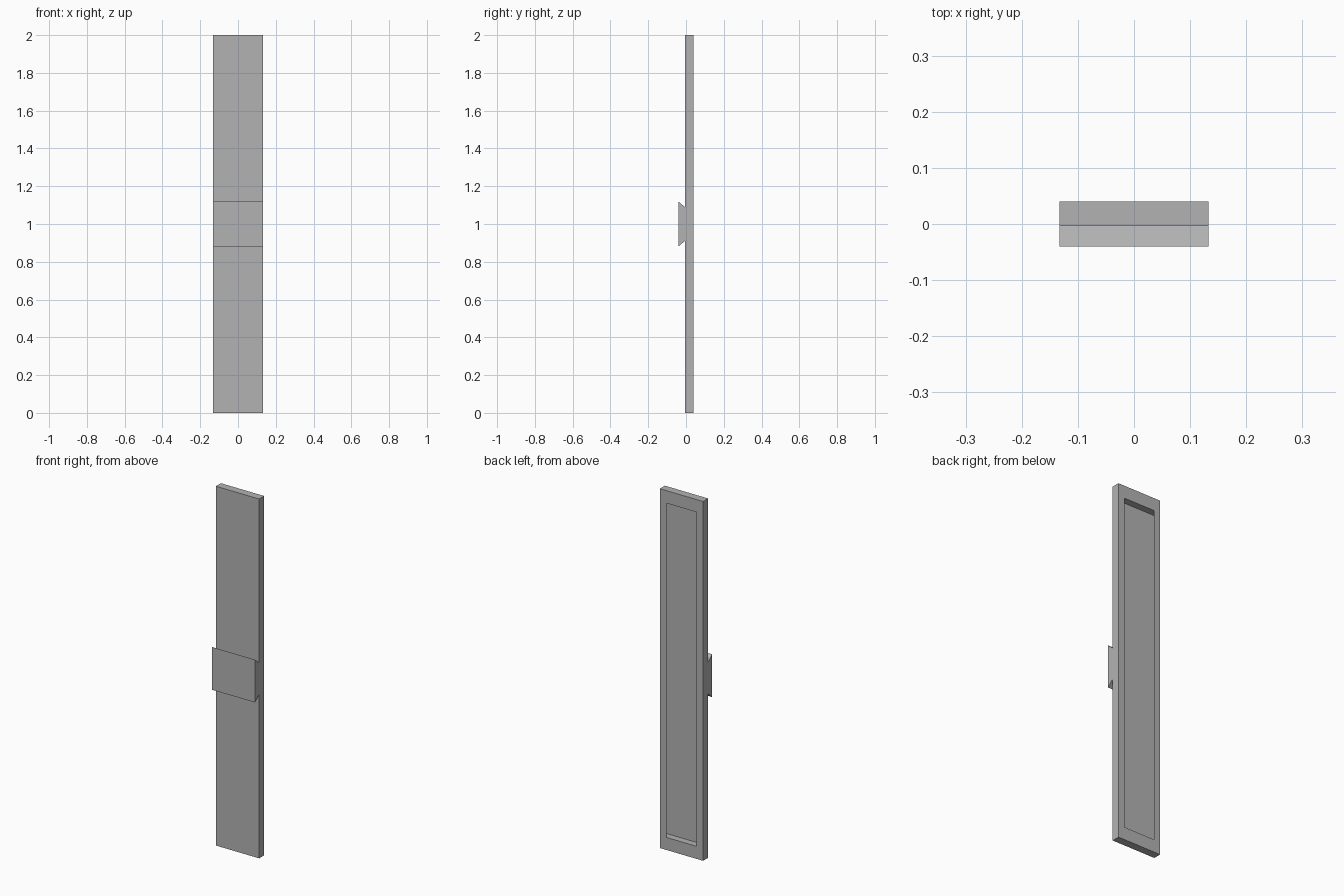
import bpy, bmesh
from mathutils import Vector

cube = bpy.data.objects.get("Cube")
if cube:
    bpy.data.objects.remove(cube, do_unlink=True)

HALF_W, FRONT, BACK = 0.133, -0.04, 0.04
PLATE_FRONT = -0.004           # front face of the plate
SLOT_FLOOR = 0.002             # bottom of the slot in the back
NECK, FLARE = 0.088, 0.119     # half widths of the dovetail
CLEARANCE = 0.005
END_MARGIN = 0.07

grey = bpy.data.materials.new("plain grey")
grey.use_nodes = True
colour = (0.45, 0.45, 0.45, 1)
grey.diffuse_color = colour
grey.node_tree.nodes["Principled BSDF"].inputs["Base Color"].default_value = colour


def prism(name, profile, offset):
    """Extrude a closed profile along the offset vector."""
    bm = bmesh.new()
    face = bm.faces.new([bm.verts.new(p) for p in profile])
    ext = bmesh.ops.extrude_face_region(bm, geom=[face], use_keep_orig=True)
    moved = [g for g in ext["geom"] if isinstance(g, bmesh.types.BMVert)]
    bmesh.ops.translate(bm, verts=moved, vec=Vector(offset))
    bmesh.ops.recalc_face_normals(bm, faces=bm.faces)
    mesh = bpy.data.meshes.new(name)
    bm.to_mesh(mesh)
    bm.free()
    mesh.materials.append(grey)
    obj = bpy.data.objects.new(name, mesh)
    bpy.context.collection.objects.link(obj)
    return obj


# Long flat plate
plate = prism("plate", [(-HALF_W, PLATE_FRONT, 0), (HALF_W, PLATE_FRONT, 0),
                        (HALF_W, BACK, 0), (-HALF_W, BACK, 0)], (0, 0, 2))

# Undercut slot in the back, matching the dovetail; the sides flare inwards
slope = (FLARE - NECK) / (PLATE_FRONT - FRONT)
mouth = NECK + CLEARANCE
over = 0.01
floor_half = mouth + slope * (BACK - SLOT_FLOOR)
outer_half = mouth - slope * over
slot = prism("slot_cutter",
             [(-floor_half, SLOT_FLOOR, END_MARGIN), (floor_half, SLOT_FLOOR, END_MARGIN),
              (outer_half, BACK + over, END_MARGIN), (-outer_half, BACK + over, END_MARGIN)],
             (0, 0, 2 - 2 * END_MARGIN))
slot.hide_render = True
cut = plate.modifiers.new("slot", "BOOLEAN")
cut.operation = "DIFFERENCE"
cut.solver = "EXACT"
cut.object = slot

# Bake the cut and drop the cutter
bpy.context.view_layer.update()
graph = bpy.context.evaluated_depsgraph_get()
baked = bpy.data.meshes.new_from_object(plate.evaluated_get(graph))
plate.modifiers.clear()
plate.data = baked
bpy.data.objects.remove(slot, do_unlink=True)

# Dovetail rail across the front
prism("dovetail_rail",
      [(-HALF_W, PLATE_FRONT, 1 - NECK), (-HALF_W, PLATE_FRONT, 1 + NECK),
       (-HALF_W, FRONT, 1 + FLARE), (-HALF_W, FRONT, 1 - FLARE)],
      (2 * HALF_W, 0, 0))
